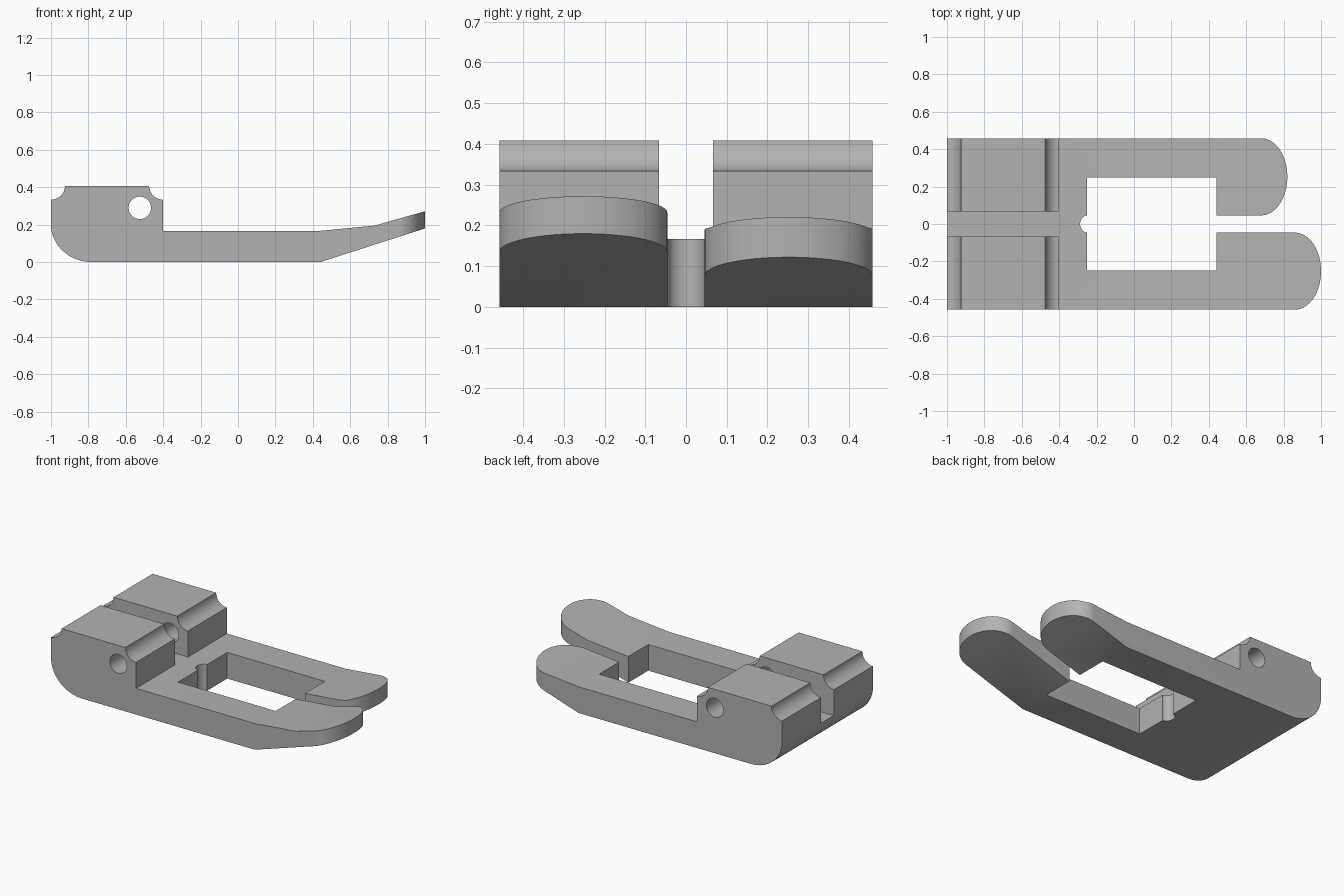
import bpy
import bmesh
from math import sin, cos, pi, radians
from mathutils import Vector

if "Cube" in bpy.data.objects:
    bpy.data.objects.remove(bpy.data.objects["Cube"], do_unlink=True)


def arc(cx, cy, rx, ry, start, end, steps=16):
    """Points along an elliptical arc, angles in degrees."""
    angles = [radians(start + (end - start) * i / steps) for i in range(steps + 1)]
    return [(cx + rx * cos(a), cy + ry * sin(a)) for a in angles]


def prism(name, outline, axis, low, high):
    """Extrude a 2D outline along y (outline in x, z) or z (outline in x, y)."""
    bm = bmesh.new()
    place = (lambda u, v: (u, low, v)) if axis == "y" else (lambda u, v: (u, v, low))
    face = bm.faces.new([bm.verts.new(place(u, v)) for u, v in outline])
    moved = bmesh.ops.extrude_face_region(bm, geom=[face])["geom"]
    step = Vector((0, high - low, 0) if axis == "y" else (0, 0, high - low))
    bmesh.ops.translate(bm, vec=step,
                        verts=[g for g in moved if isinstance(g, bmesh.types.BMVert)])
    bmesh.ops.recalc_face_normals(bm, faces=bm.faces)
    mesh = bpy.data.meshes.new(name)
    bm.to_mesh(mesh)
    bm.free()
    obj = bpy.data.objects.new(name, mesh)
    bpy.context.collection.objects.link(obj)
    return obj


def carve(target, tool, operation):
    """Apply a boolean and discard the tool."""
    tool.hide_render = True
    mod = target.modifiers.new(tool.name, "BOOLEAN")
    mod.operation, mod.solver, mod.object = operation, "EXACT", tool
    bpy.context.view_layer.objects.active = target
    bpy.ops.object.modifier_apply(modifier=mod.name)
    bpy.data.objects.remove(tool, do_unlink=True)


# Side profile: coved block, rounded heel, thin plate and upturned tip
side = arc(-0.78, 0.2, 0.22, 0.2, 180, 270)
side += [(0.44, 0), (1.1, 0.212), (1.1, 0.3), (0.73, 0.195), (0.44, 0.167), (-0.4, 0.167)]
side += arc(-0.4, 0.408, 0.075, 0.075, 270, 180, 12)
side += arc(-1, 0.408, 0.075, 0.075, 0, -90, 12)
body = prism("clip_body", side, "y", -0.6, 0.6)

# Plan: two rounded prongs of unequal length around a window with a small notch
half, gap = 0.458, 0.046
mid, ry = (half + gap) / 2, (half - gap) / 2
plan = [(-1.2, -half)]
plan += arc(0.86, -mid, 0.14, ry, -90, 90, 32)
plan += [(0.44, -gap), (0.44, -0.248), (-0.25, -0.248)]
plan += arc(-0.25, 0, 0.038, 0.045, 270, 90)
plan += [(-0.25, 0.248), (0.44, 0.248), (0.44, gap)]
plan += arc(0.68, mid, 0.14, ry, -90, 90, 32)
plan += [(-1.2, half)]
carve(body, prism("plan_shape", plan, "z", -0.5, 1), "INTERSECT")

# Slot between the two blocks, level with the plate
slot = [(-1.2, -0.066), (-0.3, -0.066), (-0.3, 0.066), (-1.2, 0.066)]
carve(body, prism("slot_cutter", slot, "z", 0.167, 1), "DIFFERENCE")

# Pin hole across both blocks
hole = arc(-0.525, 0.29, 0.06, 0.06, 0, 360, 40)[:-1]
carve(body, prism("pin_hole_cutter", hole, "y", -1, 1), "DIFFERENCE")

# Plain grey finish
grey = bpy.data.materials.new("plain_grey")
grey.use_nodes = True
colour = (0.45, 0.45, 0.45, 1)
grey.diffuse_color = colour
grey.node_tree.nodes["Principled BSDF"].inputs["Base Color"].default_value = colour
body.data.materials.clear()
body.data.materials.append(grey)

bpy.ops.object.select_all(action="DESELECT")
body.select_set(True)
bpy.context.view_layer.objects.active = body
bpy.ops.object.shade_smooth_by_angle(angle=radians(20))
